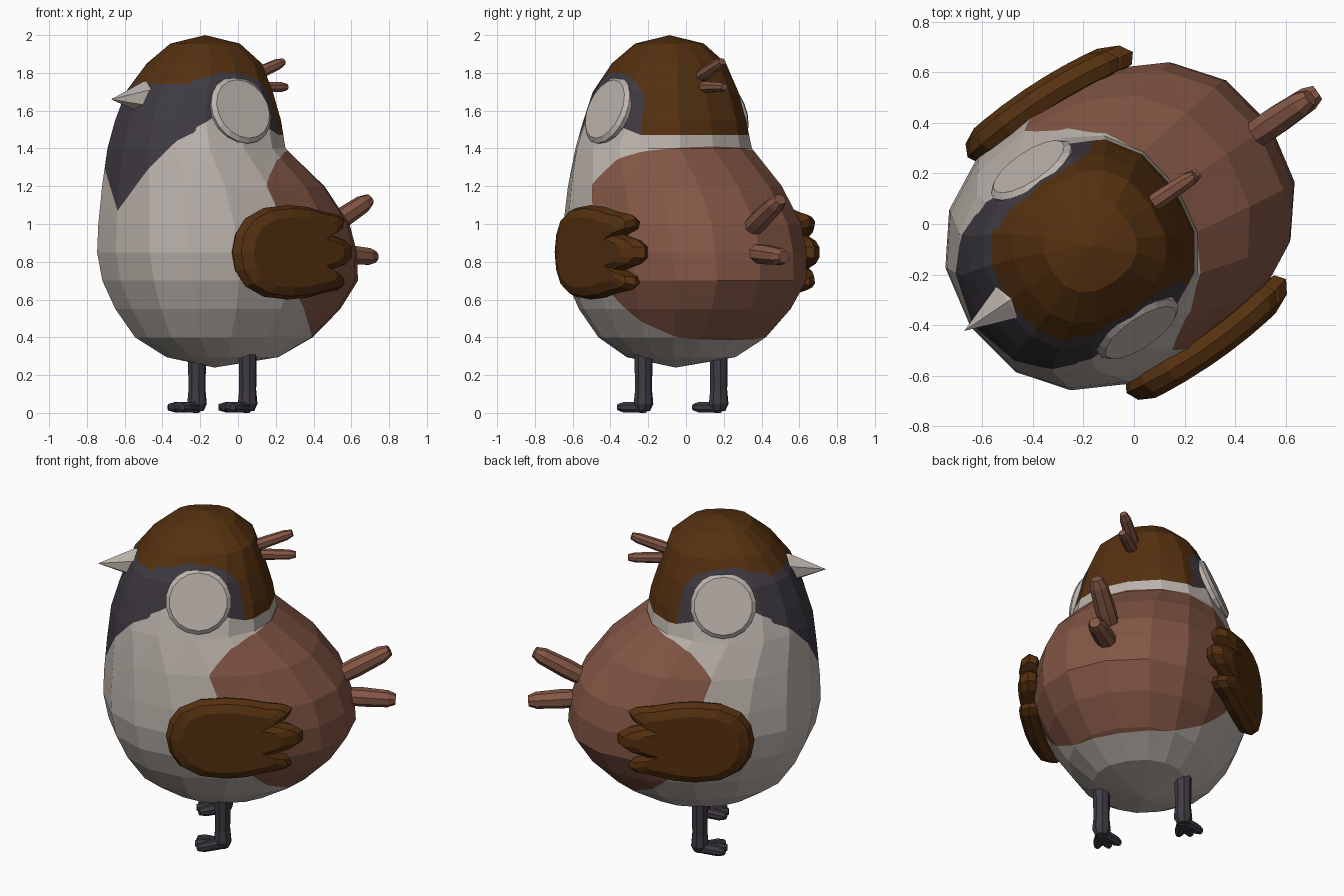
import bpy, bmesh, math
from mathutils import Matrix, Vector

if "Cube" in bpy.data.objects:
    bpy.data.objects.remove(bpy.data.objects["Cube"])

# The bird is built facing -x, then turned to its diagonal pose
POSE = Matrix.Translation((0, 0.03, 0)) @ Matrix.Rotation(math.radians(34), 4, 'Z')


def material(name, rgb):
    m = bpy.data.materials.new(name)
    m.diffuse_color = (*rgb, 1)
    m.use_nodes = True
    m.node_tree.nodes["Principled BSDF"].inputs["Base Color"].default_value = m.diffuse_color
    return m


CREAM = material("cream", (0.50, 0.45, 0.41))
RUST = material("rust", (0.23, 0.095, 0.06))
BROWN = material("dark brown", (0.09, 0.03, 0.005))
DARK = material("charcoal", (0.05, 0.043, 0.055))


def finish(bm, name, mats):
    bmesh.ops.recalc_face_normals(bm, faces=bm.faces)
    bm.transform(POSE)
    me = bpy.data.meshes.new(name)
    bm.to_mesh(me)
    bm.free()
    for m in mats:
        me.materials.append(m)
    ob = bpy.data.objects.new(name, me)
    bpy.context.collection.objects.link(ob)
    return ob


def loft(bm, rings):
    """Skin rings of points; a one-point ring makes a tip."""
    rows = [[bm.verts.new(p) for p in r] for r in rings]
    for a, b in zip(rows, rows[1:]):
        n = max(len(a), len(b))
        for i in range(n):
            j = (i + 1) % n
            if len(a) == 1:
                bm.faces.new((a[0], b[j], b[i]))
            elif len(b) == 1:
                bm.faces.new((a[i], a[j], b[0]))
            else:
                bm.faces.new((a[i], a[j], b[j], b[i]))
    for r in (rows[0], rows[-1]):
        if len(r) > 2:
            bm.faces.new(r)


def interp(pts, x):
    if x <= pts[0][0]:
        return pts[0][1]
    for (x0, y0), (x1, y1) in zip(pts, pts[1:]):
        if x <= x1:
            return y0 + (y1 - y0) * (x - x0) / (x1 - x0)
    return pts[-1][1]


# ---- body: stacked rounded sections (z, centre, half length, half width)
SECTIONS = [(0.295, -0.10, 0.30, 0.27), (0.40, -0.09, 0.485, 0.40),
            (0.55, -0.065, 0.615, 0.505), (0.70, -0.05, 0.70, 0.57),
            (0.85, -0.07, 0.71, 0.585), (1.0, -0.09, 0.685, 0.57),
            (1.2, -0.158, 0.60, 0.525), (1.4, -0.265, 0.47, 0.45),
            (1.55, -0.255, 0.435, 0.395), (1.7, -0.247, 0.38, 0.36),
            (1.85, -0.215, 0.295, 0.285), (1.955, -0.21, 0.18, 0.17)]


def section(z, c, a, b, n=16):
    power = 2 / (2.45 if z > 1.5 else 2.25)
    out = []
    for i in range(n):
        t = 2 * math.pi * i / n
        co, si = math.cos(t), math.sin(t)
        out.append((c + a * math.copysign(abs(co) ** power, co),
                    b * math.copysign(abs(si) ** power, si), z))
    return out


# Painted regions, positive inside, in side-view coordinates
BACK_TOP = [(-0.17, 1.21), (-0.13, 1.26), (-0.05, 1.34), (0.05, 1.38), (0.2, 1.41)]
BACK_LOW = [(-0.17, 1.20), (-0.13, 1.10), (0.0, 0.70), (0.03, 0.62),
            (0.16, 0.48), (0.28, 0.40), (0.5, 0.36)]
CAP_LOW = [(-0.44, 1.765), (-0.3, 1.805), (-0.17, 1.79), (-0.075, 1.76), (-0.01, 1.69),
           (0.0, 1.655), (0.03, 1.47)]
FACE_SIDE = [(-0.527, 1.50), (-0.4, 1.57), (-0.27, 1.58), (-0.1, 1.52), (0.03, 1.47)]
FACE_BIB = [(0, 1.07), (0.213, 1.30), (0.365, 1.50), (0.42, 1.56)]


def back(p):
    if p.x < -0.17:
        return p.x + 0.17
    return min(interp(BACK_TOP, p.x) - p.z, p.z - interp(BACK_LOW, p.x))


def face_mask(p):
    if p.x < -0.51:
        return p.z - interp(FACE_BIB, abs(p.y))
    return p.z - interp(FACE_SIDE, p.x)


def cap(p):
    return max(p.z - interp(CAP_LOW, p.x), min(p.z - 1.74, -0.475 - p.x))


def cut(bm, f):
    """Cut edges along the line where f changes sign."""
    cross = []
    for e in list(bm.edges):
        a, b = e.verts
        fa, fb = f(a.co), f(b.co)
        if fa * fb >= 0:
            continue
        lo, hi = 0.0, 1.0
        for _ in range(14):
            mid = (lo + hi) / 2
            if f(a.co.lerp(b.co, mid)) * fa > 0:
                lo = mid
            else:
                hi = mid
        if 0.01 < lo < 0.99:
            cross.append(bmesh.utils.edge_split(e, a, lo)[1])
    bmesh.ops.connect_verts(bm, verts=cross)
    bmesh.ops.triangulate(bm, faces=[q for q in bm.faces if len(q.verts) > 3])


bm = bmesh.new()
loft(bm, [[(-0.15, 0, 0.24)]] + [section(*s) for s in SECTIONS] + [[(-0.21, 0, 2.0)]])
bmesh.ops.triangulate(bm, faces=bm.faces)
bmesh.ops.subdivide_edges(bm, edges=bm.edges, cuts=5, use_grid_fill=True)
bmesh.ops.triangulate(bm, faces=bm.faces)
for rule in (back, face_mask, cap):
    cut(bm, rule)
for q in bm.faces:
    p = q.calc_center_median()
    q.material_index = 3 if cap(p) > 0 else 2 if face_mask(p) > 0 else 1 if back(p) > 0 else 0
finish(bm, "body", [CREAM, RUST, DARK, BROWN])


# ---- tapered rods: feathers, legs, toes, beak
def rod(bm, p0, p1, profile, sides=8, wide=1.0):
    p0, p1 = Vector(p0), Vector(p1)
    d = (p1 - p0).normalized()
    side = d.cross(Vector((0, 0, 1)))
    side = side.normalized() if side.length > 0.01 else Vector((0, 1, 0))
    up = side.cross(d)
    rings = []
    for t, r in profile:
        c = p0.lerp(p1, t)
        angs = [2 * math.pi * (i + 0.5) / sides for i in range(sides)]
        rings.append([c] if r == 0 else
                     [c + side * (r * wide * math.cos(a)) + up * (r * math.sin(a)) for a in angs])
    loft(bm, rings)


def feather(name, p0, p1, r):
    bm = bmesh.new()
    rod(bm, p0, p1, [(0, r * 0.9), (0.45, r * 1.05), (0.87, r * 0.92), (1, r * 0.6)], wide=1.1)
    finish(bm, name, [RUST])


feather("upper_tail_feather", (0.50, 0, 0.94), (0.84, 0, 1.13), 0.052)
feather("lower_tail_feather", (0.53, 0, 0.85), (0.875, 0, 0.825), 0.052)
feather("upper_crest_feather", (0.0, 0, 1.75), (0.29, 0, 1.86), 0.032)
feather("lower_crest_feather", (0.03, 0, 1.725), (0.31, 0, 1.725), 0.03)

bm = bmesh.new()
rod(bm, (-0.53, 0, 1.67), (-0.81, 0, 1.66), [(0, 0.09), (0.25, 0.088), (1, 0)], sides=6)
finish(bm, "beak", [CREAM])

# ---- wing: feathered outline, thick in the middle, bowed round the body
HALF = [(-0.315, 0.10), (-0.26, 0.18), (-0.15, 0.235), (0.0, 0.25), (0.13, 0.24),
        (0.24, 0.215), (0.34, 0.20), (0.38, 0.175), (0.365, 0.135), (0.28, 0.095),
        (0.39, 0.065), (0.44, 0.03)]
OUTLINE = [(-0.335, 0)] + HALF + [(x, -z) for x, z in reversed(HALF)]
LAYERS = [(0.7, -0.06), (0.93, -0.045), (1, 0), (0.93, 0.045), (0.75, 0.068)]

for s, label in ((1, "left"), (-1, "right")):
    bm = bmesh.new()
    loft(bm, [[(-0.08 + x * k, s * (0.59 + t - 0.25 * (x * k) ** 2), 0.85 + z * k)
               for x, z in OUTLINE] for k, t in LAYERS])
    finish(bm, label + "_wing", [BROWN])

    # eye: tilted raised disc
    bm = bmesh.new()
    n = Vector((0, s * math.cos(0.36), math.sin(0.36)))
    c = Vector((-0.235, s * 0.373, 1.60))
    rod(bm, c - n * 0.05, c + n * 0.025, [(0, 0.18), (0.75, 0.187), (1, 0.165)], sides=18)
    finish(bm, label + "_eye", [CREAM])

    # leg with three toes
    bm = bmesh.new()
    rod(bm, (-0.10, s * 0.24, 0.01), (-0.10, s * 0.24, 0.38),
        [(0, 0.035), (0.1, 0.053), (0.3, 0.046), (1, 0.05)])
    for a in (-25, 0, 25):
        a = math.radians(a)
        d = Vector((-math.cos(a), math.sin(a), 0))
        p = Vector((-0.10, s * 0.24, 0.03))
        rod(bm, p, p + d * 0.155, [(0, 0.032), (0.75, 0.03), (1, 0.018)], sides=8)
    finish(bm, label + "_leg", [DARK])
